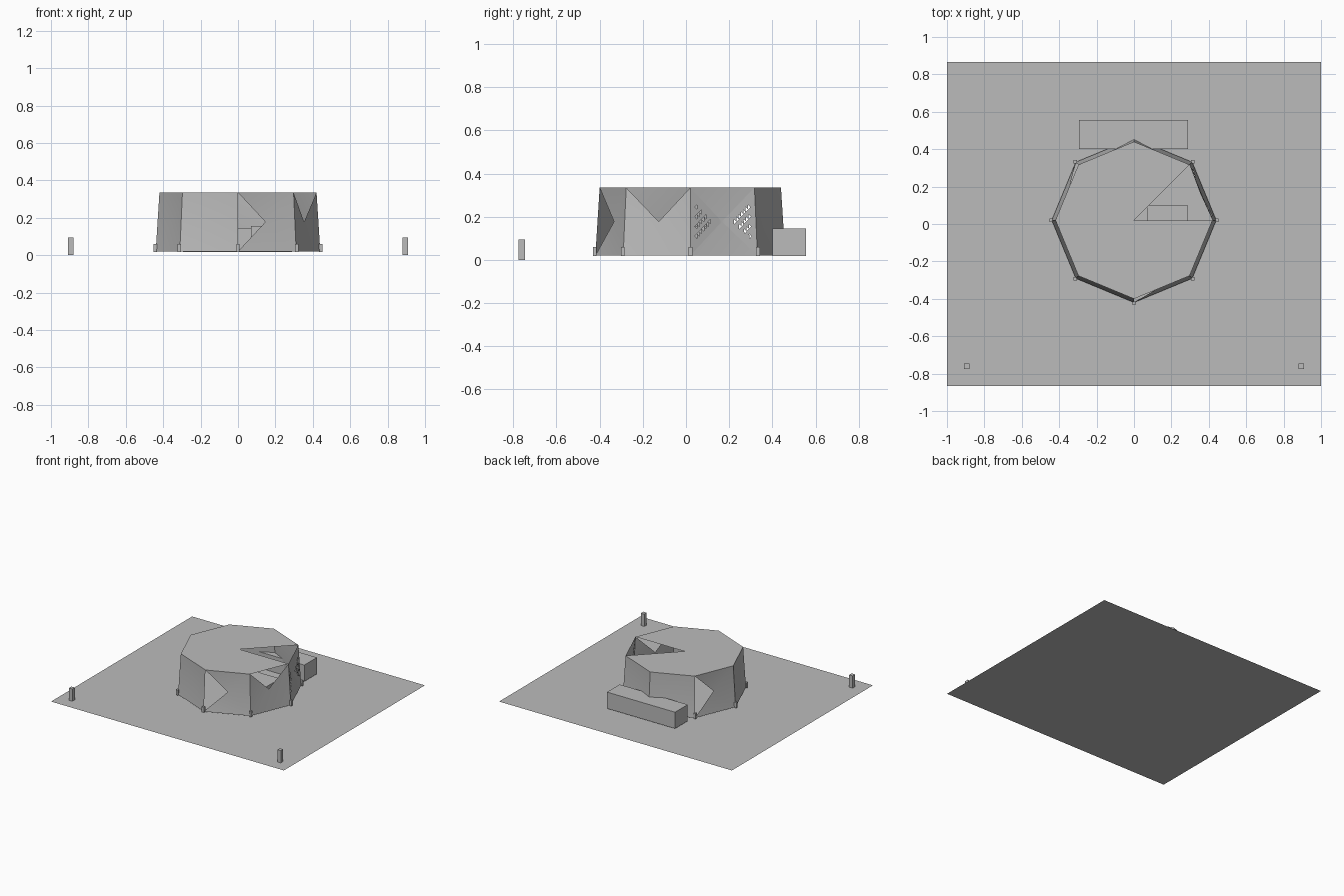
import bpy, bmesh, math
from mathutils import Vector

if "Cube" in bpy.data.objects:
    bpy.data.objects.remove(bpy.data.objects["Cube"])

CY, Z0, Z1, R0, R1 = 0.02, 0.02, 0.335, 0.44, 0.42

grey = bpy.data.materials.new("light_grey")
grey.diffuse_color = (0.5, 0.5, 0.5, 1)
grey.use_nodes = True
grey.node_tree.nodes["Principled BSDF"].inputs["Base Color"].default_value = grey.diffuse_color


def finish(name, bm, smooth=False):
    me = bpy.data.meshes.new(name)
    bm.to_mesh(me)
    bm.free()
    me.materials.append(grey)
    for p in me.polygons:
        p.use_smooth = smooth
    ob = bpy.data.objects.new(name, me)
    bpy.context.collection.objects.link(ob)
    return ob


def box(name, x0, x1, y0, y1, z0, z1):
    bm = bmesh.new()
    bmesh.ops.create_cube(bm, size=1)
    for v in bm.verts:
        v.co = ((x0 + x1) / 2 + v.co.x * (x1 - x0),
                (y0 + y1) / 2 + v.co.y * (y1 - y0),
                (z0 + z1) / 2 + v.co.z * (z1 - z0))
    return finish(name, bm)


def ring(i, r, z):
    a = math.radians(45 * i)
    return Vector((r * math.cos(a), CY + r * math.sin(a), z))


def sheet(name, pts):
    bm = bmesh.new()
    bm.faces.new([bm.verts.new(p) for p in pts])
    return finish(name, bm)


def perforate(bm, a, b, c, n=14):
    # Triangle split into rows, with small triangular holes in its middle
    g = {(i, j): bm.verts.new(a + (b - a) * (i / n) + (c - a) * (j / n))
         for i in range(n + 1) for j in range(n + 1 - i)}
    for i in range(n):
        for j in range(n - i):
            bm.faces.new((g[i, j], g[i + 1, j], g[i, j + 1]))
            inner = i > 1 and j > 1 and i + j < n - 3
            if i + j < n - 1 and not (inner and (i + j) % 2 == 0):
                bm.faces.new((g[i + 1, j], g[i + 1, j + 1], g[i, j + 1]))


# Ground and corner bollards
sheet("ground", [(-1, -0.865, 0), (1, -0.865, 0), (1, 0.865, 0), (-1, 0.865, 0)])
for s in (-1, 1):
    box("bollard", s * 0.895 - 0.015, s * 0.895 + 0.015, -0.775, -0.745, 0, 0.095)

# Floor, and roof with one open wedge
sheet("floor", [ring(i, R0, Z0) for i in range(8)])
sheet("roof", [Vector((0, CY, Z1))] + [ring(i, R1, Z1) for i in range(1, 9)])

# Folded wall panels: four triangles meeting at an inset centre
OPEN = {(6, "left"), (7, "top"), (3, "left")}
for i in range(8):
    a, b = ring(i, R0, Z0), ring(i + 1, R0, Z0)
    d, c = ring(i, R1, Z1), ring(i + 1, R1, Z1)
    m = (a + b + c + d) / 4
    m += Vector((-m.x, CY - m.y, 0)).normalized() * 0.015
    tris = {"bottom": (a, b, m), "right": (b, c, m),
            "top": (c, d, m), "left": (d, a, m)}
    bm = bmesh.new()
    for side, t in tris.items():
        if (i, side) in OPEN:
            continue
        if i == 0 and side in ("left", "right"):
            perforate(bm, *t)
        else:
            bm.faces.new([bm.verts.new(p) for p in t])
    bmesh.ops.remove_doubles(bm, verts=bm.verts, dist=0.0005)
    finish("wall_panel", bm, True)

# Small feet at the wall corners
for i in range(8):
    p = ring(i, R0 + 0.003, 0)
    box("corner_foot", p.x - 0.009, p.x + 0.009, p.y - 0.009, p.y + 0.009, 0.018, 0.06)

# Rear annex and the block inside the hall
box("rear_annex", -0.295, 0.29, 0.40, 0.555, 0.018, 0.145)
box("inner_block", 0.07, 0.29, -0.10, 0.10, Z0, 0.155)
